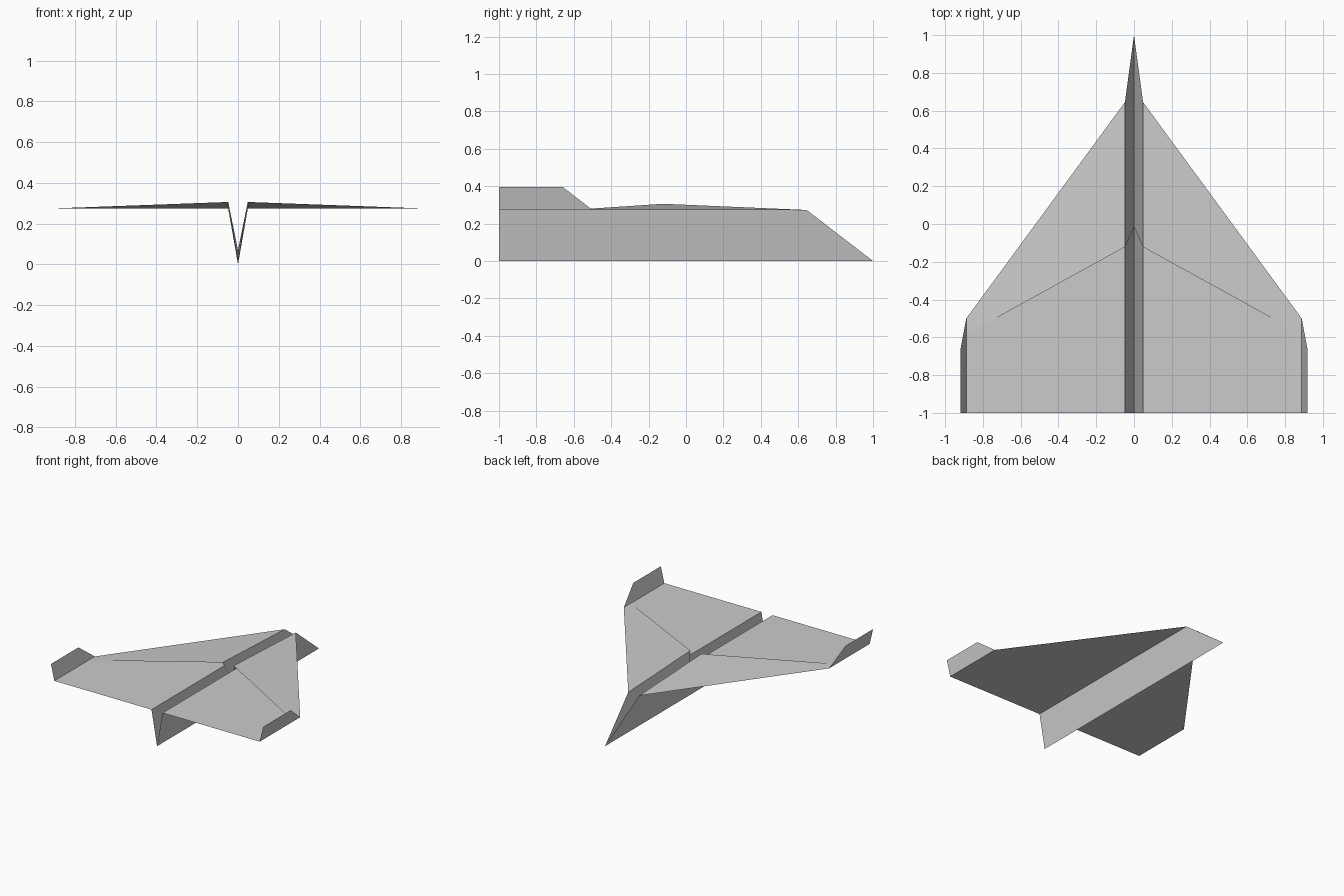
import bpy

if "Cube" in bpy.data.objects:
    bpy.data.objects.remove(bpy.data.objects["Cube"])

# Shared corner points of the right half of the folded paper sheet
NOSE = (0, 1, 0)
TAIL = (0, -1, 0)
ROOT_F = (0.048, 0.645, 0.273)
ROOT_B = (0.048, -1, 0.273)
TIP_F = (0.888, -0.5, 0.273)
TIP_B = (0.888, -1, 0.273)
FLAP_ROOT = (0.048, -0.122, 0.306)
FLAP_TIP = (0.888, -0.585, 0.275)
FLAP_KEEL = (0, -0.015, 0.07)


def sheet(name, *pts):
    """One flat paper panel, mirrored to the other side."""
    mesh = bpy.data.meshes.new(name)
    mesh.from_pydata(pts, [], [range(len(pts))])
    obj = bpy.data.objects.new(name, mesh)
    bpy.context.collection.objects.link(obj)
    mod = obj.modifiers.new("Mirror", 'MIRROR')
    mod.use_axis[0] = True
    mod.use_mirror_merge = True
    mod.merge_threshold = 0.0005
    return obj


# V-shaped keel under the body
sheet("keel", NOSE, TAIL, ROOT_B, ROOT_F)

# Main wings
sheet("wing", ROOT_F, ROOT_B, TIP_B, TIP_F)

# Upturned wing tips
sheet("winglet", TIP_F, TIP_B, (0.918, -1, 0.397), (0.918, -0.66, 0.397))

# Folded-over layer, hinged on the leading edge and lifted at its rear
sheet("wing_flap", ROOT_F, FLAP_ROOT, FLAP_TIP, TIP_F)
sheet("keel_flap", NOSE, FLAP_KEEL, FLAP_ROOT, ROOT_F)
